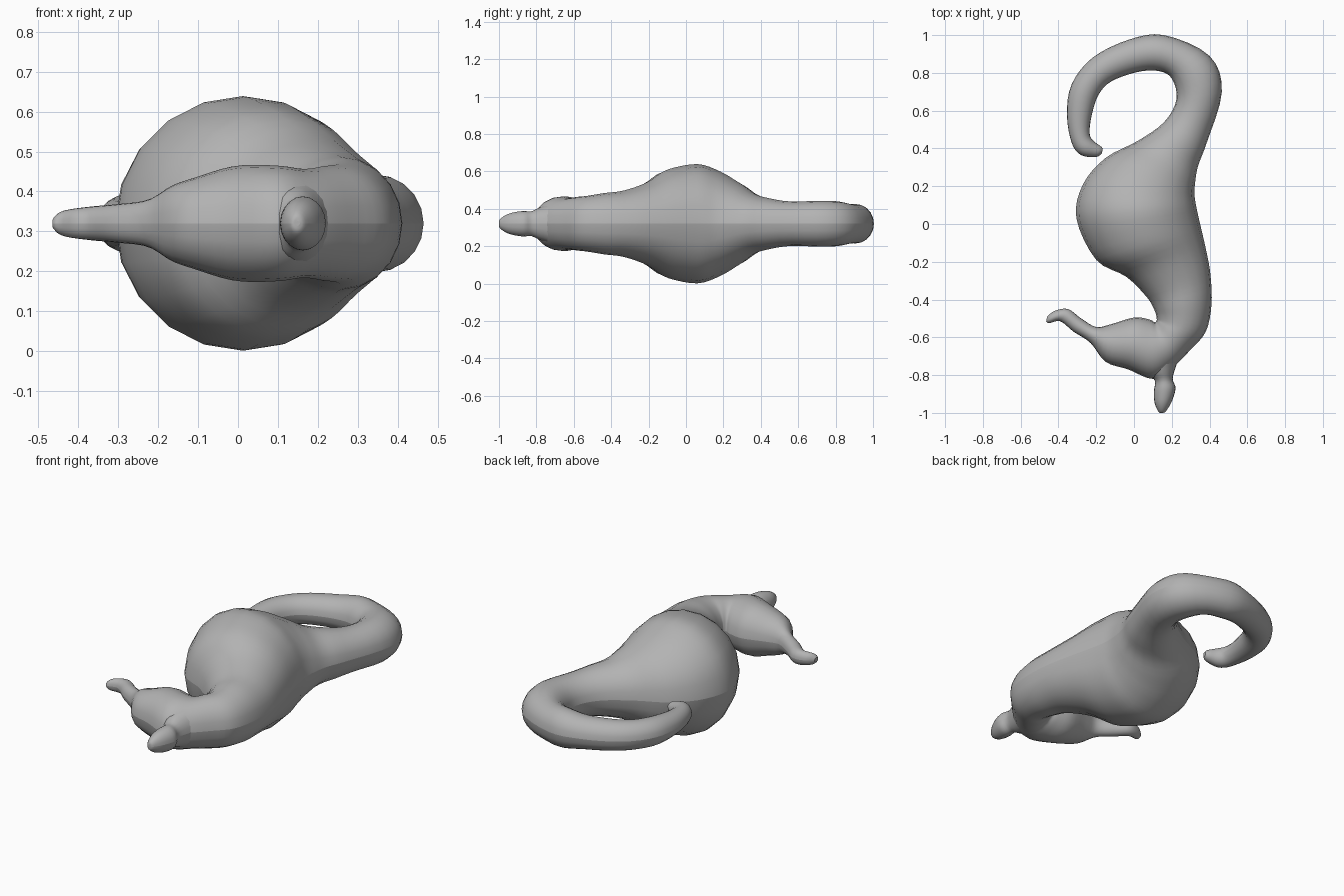
import bpy
import bmesh
import math
from mathutils import Vector

MID_HEIGHT = 0.32
SIDES = 20
STEPS = 4

default_cube = bpy.data.objects.get("Cube")
if default_cube:
    bpy.data.objects.remove(default_cube, do_unlink=True)

grey = bpy.data.materials.new("soft grey")
grey.use_nodes = True
grey_value = (0.45, 0.45, 0.45, 1)
grey.diffuse_color = grey_value
grey.node_tree.nodes["Principled BSDF"].inputs["Base Color"].default_value = grey_value


def spline(points, steps):
    """Catmull-Rom interpolation through vectors of any length."""
    result = []
    last = len(points) - 1
    for i in range(last):
        before, start = points[max(i - 1, 0)], points[i]
        end, after = points[i + 1], points[min(i + 2, last)]
        for step in range(steps):
            t = step / steps
            result.append([
                b + t * ((c - a) + t * ((2 * a - 5 * b + 4 * c - d)
                                        + t * (3 * b - a - 3 * c + d))) / 2
                for a, b, c, d in zip(before, start, end, after)])
    result.append(list(points[last]))
    return result


def loft(name, sections, steps=STEPS):
    """Skin rings between paired outline points: inner x, y, outer x, y, height ratio."""
    bm = bmesh.new()
    rings = []
    for ix, iy, ox, oy, ratio in spline(sections, steps):
        inner, outer = Vector((ix, iy, MID_HEIGHT)), Vector((ox, oy, MID_HEIGHT))
        centre, across = (inner + outer) / 2, (outer - inner) / 2
        up = Vector((0, 0, across.length * ratio))
        ring = []
        for side in range(SIDES):
            angle = math.tau * side / SIDES
            ring.append(bm.verts.new(centre + across * math.cos(angle) + up * math.sin(angle)))
        rings.append(ring)
    for ring, following in zip(rings, rings[1:]):
        for side in range(SIDES):
            after = (side + 1) % SIDES
            bm.faces.new((ring[side], ring[after], following[after], following[side]))
    bm.faces.new(rings[0])
    bm.faces.new(rings[-1])
    bmesh.ops.recalc_face_normals(bm, faces=bm.faces)
    for face in bm.faces:
        face.smooth = len(face.verts) == 4
    # Crisp seam around the middle
    for edge in bm.edges:
        if all(abs(v.co.z - MID_HEIGHT) < 0.0001 for v in edge.verts):
            edge.smooth = False
    mesh = bpy.data.meshes.new(name)
    bm.to_mesh(mesh)
    bm.free()
    mesh.materials.append(grey)
    obj = bpy.data.objects.new(name, mesh)
    bpy.context.collection.objects.link(obj)
    return obj


# Snout and head, from the mouth back to the cheek
head = [
    (-.46, -.49, -.465, -.515, 1),
    (-.42, -.46, -.45, -.525, .9),
    (-.35, -.45, -.39, -.515, 1.1),
    (-.28, -.5, -.32, -.57, 1.2),
    (-.2, -.545, -.23, -.63, 1.4),
    (-.12, -.53, -.15, -.73, 1.05),
    (0, -.495, -.03, -.77, 1.03),
    (.08, -.505, .1, -.82, .92),
]

# Neck and round belly
body = [
    (.11, -.52, .2, -.765, 1.05),
    (.12, -.51, .3, -.665, 1.2),
    (.12, -.5, .38, -.57, 1.1),
    (.11, -.46, .41, -.43, 1.08),
    (.07, -.39, .405, -.27, 1),
    (-.04, -.28, .38, -.13, 1),
    (-.2, -.19, .35, 0, 1),
    (-.305, .03, .33, .09, 1),
    (-.27, .21, .32, .16, .94),
    (-.15, .35, .325, .23, .88),
    (.02, .44, .34, .31, .9),
]

# Curled tail
tail = [
    (.16, .54, .385, .43, 1.02),
    (.225, .66, .465, .7, 1),
    (.2, .77, .4, .89, 1),
    (.13, .81, .16, 1, 1.1),
    (.02, .805, -.03, .975, 1),
    (-.12, .755, -.22, .88, 1),
    (-.19, .68, -.33, .74, 1),
    (-.225, .57, -.355, .58, 1),
    (-.235, .48, -.33, .43, 1.05),
    (-.215, .44, -.28, .365, 1.05),
    (-.18, .415, -.2, .355, 1),
    (-.165, .4, -.17, .375, 1),
]
loft("head_body_and_tail", head + body + tail)

# Crest on top of the head
crest = [
    (.06, -.7, .24, -.7, 1.3),
    (.07, -.78, .22, -.76, 1.2),
    (.11, -.83, .205, -.82, 1.4),
    (.105, -.89, .22, -.87, 1.15),
    (.11, -.95, .2, -.94, 1.2),
    (.13, -.995, .17, -.99, 1.3),
    (.145, -1, .155, -1, 1.2),
]
loft("crest", crest)
